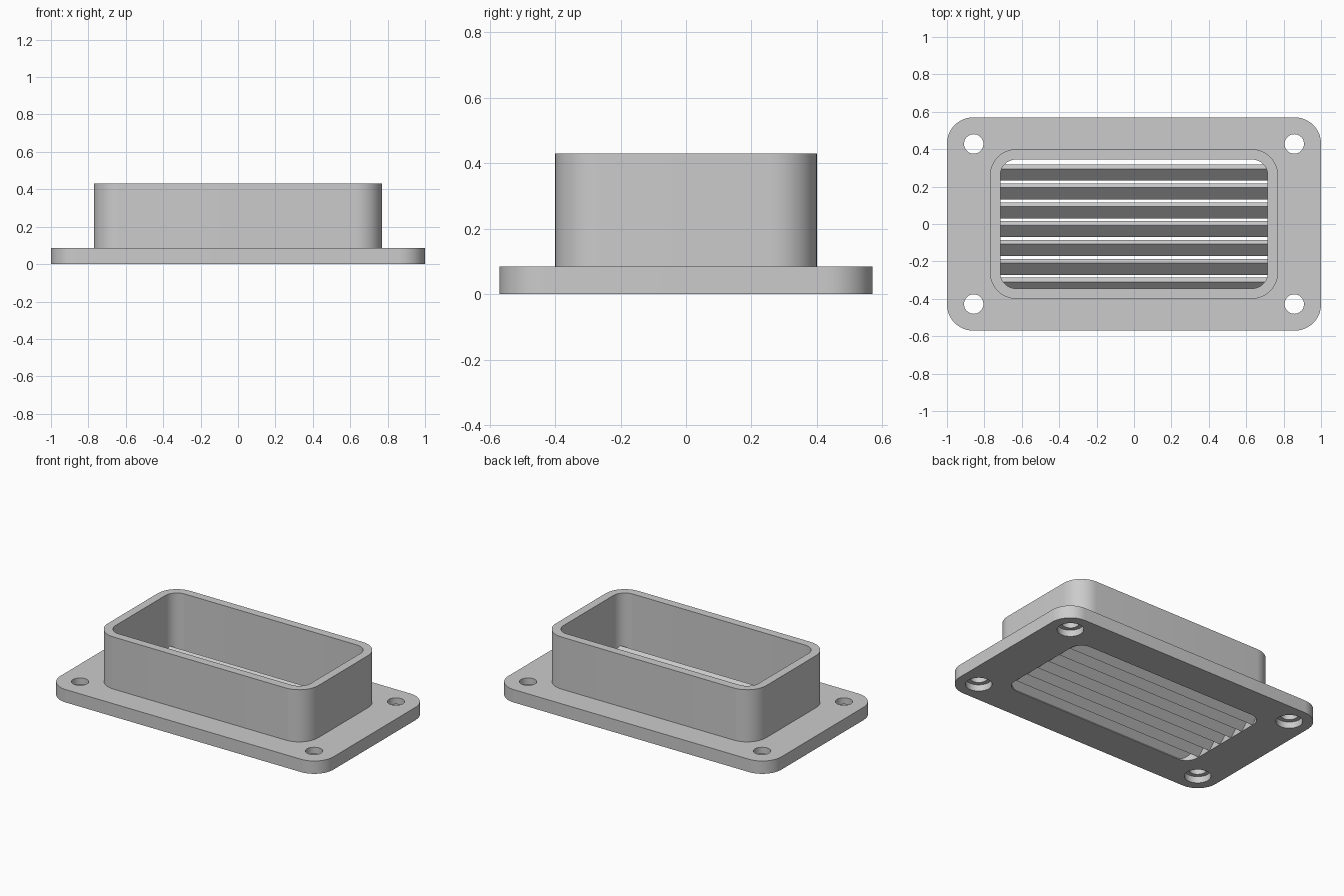
import bpy
import bmesh
import math

cube = bpy.data.objects.get("Cube")
if cube:
    bpy.data.objects.remove(cube, do_unlink=True)

grey = bpy.data.materials.new("light grey")
grey.use_nodes = True
grey.diffuse_color = (0.6, 0.6, 0.6, 1)
grey.node_tree.nodes["Principled BSDF"].inputs["Base Color"].default_value = (0.6, 0.6, 0.6, 1)

FLANGE_TOP = 0.085


def prism(name, profile, offset):
    """Closed solid swept from a list of 3D points along an offset."""
    bm = bmesh.new()
    face = bm.faces.new([bm.verts.new(p) for p in profile])
    swept = bmesh.ops.extrude_face_region(bm, geom=[face], use_keep_orig=True)
    moved = [g for g in swept["geom"] if isinstance(g, bmesh.types.BMVert)]
    bmesh.ops.translate(bm, verts=moved, vec=offset)
    bmesh.ops.recalc_face_normals(bm, faces=bm.faces[:])
    mesh = bpy.data.meshes.new(name)
    bm.to_mesh(mesh)
    bm.free()
    mesh.materials.append(grey)
    obj = bpy.data.objects.new(name, mesh)
    bpy.context.collection.objects.link(obj)
    return obj


def rounded_block(name, half_x, half_y, radius, z0, z1, center=(0, 0), steps=12):
    """Upright block with rounded corners; a cylinder when half sizes equal the radius."""
    points = []
    for quarter, (sx, sy) in enumerate([(1, 1), (-1, 1), (-1, -1), (1, -1)]):
        for i in range(steps + 1):
            if half_x == radius and i == steps:
                continue
            a = math.pi / 2 * (quarter + i / steps)
            points.append((center[0] + sx * (half_x - radius) + radius * math.cos(a),
                           center[1] + sy * (half_y - radius) + radius * math.sin(a), z0))
    return prism(name, points, (0, 0, z1 - z0))


def combine(target, other, operation):
    """Apply a boolean and remove the tool object."""
    mod = target.modifiers.new(operation.lower(), "BOOLEAN")
    mod.operation = operation
    mod.solver = "EXACT"
    mod.object = other
    bpy.context.view_layer.objects.active = target
    bpy.ops.object.modifier_apply(modifier=mod.name)
    bpy.data.objects.remove(other, do_unlink=True)


# Flange and collar joined into one body
body = rounded_block("flanged_collar", 1.0, 0.57, 0.14, 0, FLANGE_TOP)
combine(body, rounded_block("collar", 0.77, 0.4, 0.14, 0.04, 0.43), "UNION")

# Through opening
combine(body, rounded_block("opening_cutter", 0.715, 0.345, 0.085, -0.1, 0.6), "DIFFERENCE")

# Corner screw holes, counterbored from below
for x in (-0.857, 0.857):
    for y in (-0.428, 0.428):
        for radius, top in ((0.052, 0.2), (0.08, 0.043)):
            cutter = rounded_block("hole_cutter", radius, radius, radius, -0.1, top, (x, y))
            combine(body, cutter, "DIFFERENCE")

bpy.ops.object.select_all(action="DESELECT")
body.select_set(True)
bpy.context.view_layer.objects.active = body
bpy.ops.object.shade_smooth_by_angle(angle=math.radians(30))

# Tilted louvre slats, their ends let into the opening walls
SLOPE, EDGE = 0.063, 0.022
for i in range(7):
    y = 0.295 - i * 0.1007
    section = [(0, 0), (-SLOPE, -SLOPE), (EDGE - SLOPE, -SLOPE - EDGE), (EDGE, -EDGE)]
    profile = [(-0.72, y + dy, FLANGE_TOP + dz) for dy, dz in section]
    prism(f"louvre_slat_{i + 1}", profile, (1.44, 0, 0))
